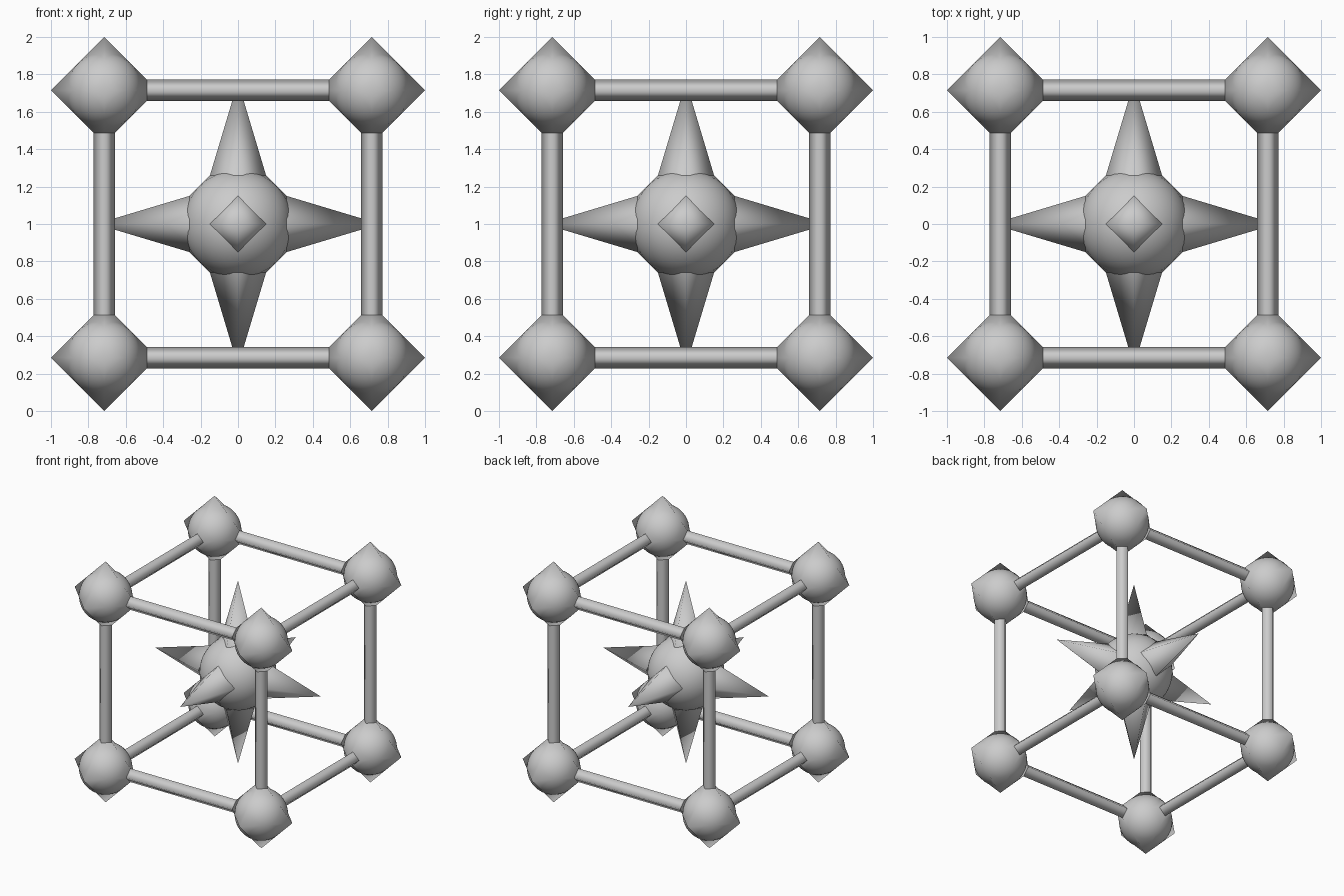
import bpy, bmesh
from itertools import product
from math import pi, sqrt
from mathutils import Vector, Matrix

if "Cube" in bpy.data.objects:
    bpy.data.objects.remove(bpy.data.objects["Cube"])

MID = Vector((0, 0, 1.0))   # centre of the cage
H = 0.715                   # half spacing of the corner nodes


def finish(name, bm):
    me = bpy.data.meshes.new(name)
    bmesh.ops.recalc_face_normals(bm, faces=bm.faces)
    for f in bm.faces:
        f.smooth = True
    bm.to_mesh(me)
    bm.free()
    ob = bpy.data.objects.new(name, me)
    bpy.context.collection.objects.link(ob)
    return ob


def gem(name, centre, r):
    # octahedron with a ball bulging through its faces, touching its edges
    bm = bmesh.new()
    for axis in range(3):
        for s in (-r, r):
            v = Vector((0, 0, 0))
            v[axis] = s
            bm.verts.new(v)
    bmesh.ops.convex_hull(bm, input=bm.verts)
    bmesh.ops.translate(bm, verts=bm.verts, vec=centre)
    finish(name, bm)
    bm = bmesh.new()
    bmesh.ops.create_icosphere(bm, subdivisions=4, radius=r / sqrt(2))
    bmesh.ops.translate(bm, verts=bm.verts, vec=centre)
    finish(name + "_ball", bm)


def rod(name, a, b, r1, r2):
    # four-sided rod or spike from a to b, ridges lying on the axes
    bm = bmesh.new()
    d = b - a
    bmesh.ops.create_cone(bm, cap_ends=False, segments=4, radius1=r1,
                          radius2=r2, depth=d.length)
    if r2 == 0:
        bmesh.ops.remove_doubles(bm, verts=bm.verts, dist=1e-5)
    if abs(d.x) > 0.1:
        rot = Matrix.Rotation(pi / 2 * (1 if d.x > 0 else -1), 4, 'Y')
    elif abs(d.y) > 0.1:
        rot = Matrix.Rotation(pi / 2 * (-1 if d.y > 0 else 1), 4, 'X')
    else:
        rot = Matrix.Rotation(0 if d.z > 0 else pi, 4, 'X')
    bm.transform(Matrix.Translation((a + b) / 2) @ rot)
    return finish(name, bm)


# corner nodes
for s in product((-1, 1), repeat=3):
    gem("corner_node", MID + Vector(s) * H, 0.285)

# cage bars along each axis, flush with the node tips
for axis in range(3):
    for u, v in product((-H, H), repeat=2):
        p = Vector((0, 0, 0))
        p[(axis + 1) % 3], p[(axis + 2) % 3] = u, v
        a, b = p.copy(), p.copy()
        a[axis], b[axis] = -H + 0.2, H - 0.2
        rod("cage_bar", MID + a, MID + b, 0.057, 0.057)

# central star: core and six spikes
gem("star_core", MID, 0.41)
TIP, BASE = 0.76, 0.2
for axis, sign in product(range(3), (-1, 1)):
    d = Vector((0, 0, 0))
    d[axis] = sign
    rod("star_spike", MID + d * BASE, MID + d * TIP,
        0.15 * (TIP - BASE) / (TIP - 0.26), 0)
